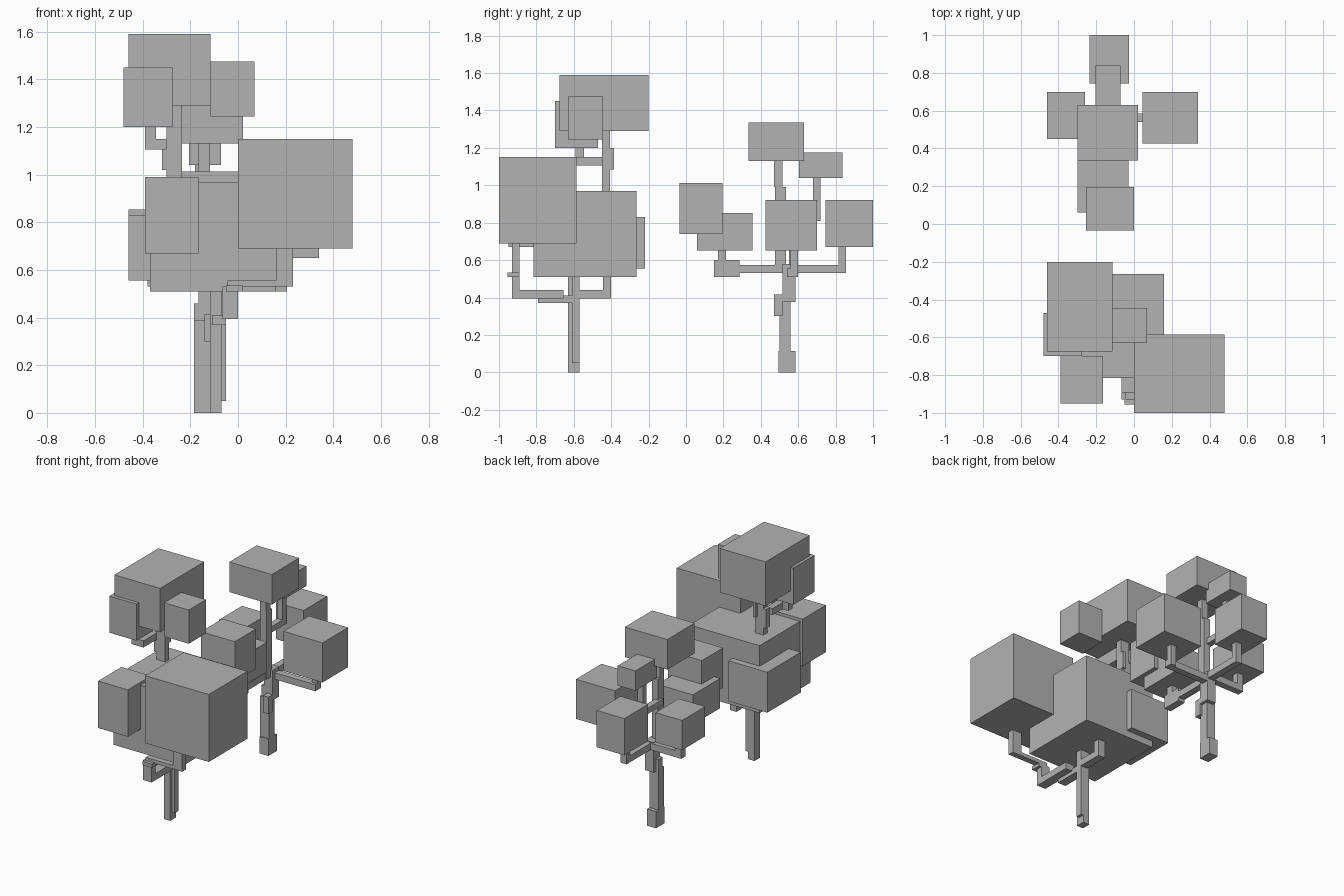
import bpy
import bmesh
from mathutils import Matrix, Vector

cube = bpy.data.objects.get("Cube")
if cube:
    bpy.data.objects.remove(cube, do_unlink=True)

# One plain grey for everything
grey = bpy.data.materials.new("plain grey")
grey.use_nodes = True
grey.diffuse_color = (0.45, 0.45, 0.45, 1)
grey.node_tree.nodes["Principled BSDF"].inputs["Base Color"].default_value = grey.diffuse_color


def blocks(name, *spans):
    """One object made of boxes; each span is (x range, y range, z range)."""
    bm = bmesh.new()
    for span in spans:
        low, high = (Vector(corner) for corner in zip(*span))
        place = Matrix.Translation((low + high) / 2) @ Matrix.Diagonal((high - low).to_4d())
        bmesh.ops.create_cube(bm, size=1, matrix=place)
    mesh = bpy.data.meshes.new(name)
    bm.to_mesh(mesh)
    bm.free()
    mesh.materials.append(grey)
    obj = bpy.data.objects.new(name, mesh)
    bpy.context.collection.objects.link(obj)


# Front tree: foliage
blocks("front_tree_top_foliage", ((-.46, -.115), (-.675, -.2), (1.29, 1.59)))
blocks("front_tree_upper_right_foliage", ((-.48, -.275), (-.7, -.47), (1.2, 1.45)))
blocks("front_tree_upper_left_foliage", ((-.115, .07), (-.63, -.445), (1.245, 1.475)))
blocks("front_tree_large_foliage", ((0, .48), (-1, -.585), (.69, 1.15)))
blocks("front_tree_central_foliage", ((-.37, .16), (-.815, -.265), (.51, .97)))
blocks("front_tree_small_foliage", ((-.39, -.165), (-.95, -.7), (.67, .99)))
blocks("front_tree_back_foliage", ((-.46, -.165), (-.58, -.22), (.555, .83)))

# Front tree: trunk and branches
blocks("front_tree_trunk",
       ((-.117, -.07), (-.63, -.57), (0, .51)),
       ((-.07, -.05), (-.61, -.57), (.05, .51)))
blocks("front_tree_forward_branch",
       ((-.11, -.05), (-.79, -.57), (.37, .41)),
       ((-.065, 0), (-.93, -.655), (.395, .44)),
       ((-.065, 0), (-.93, -.89), (.44, .53)),
       ((-.05, .02), (-.955, -.89), (.51, .535)),
       ((-.045, .23), (-.93, -.89), (.53, .555)),
       ((.16, .23), (-.93, -.89), (.53, .69)))
blocks("front_tree_back_branch",
       ((-.1, -.05), (-.57, -.4), (.395, .44)),
       ((-.1, -.05), (-.445, -.4), (.44, .51)))
blocks("front_tree_upper_trunk",
       ((-.3, -.235), (-.45, -.405), (.97, 1.29)),
       ((-.32, -.3), (-.45, -.405), (1.02, 1.15)),
       ((-.255, -.235), (-.43, -.385), (1.085, 1.2)))
blocks("front_tree_upper_branch",
       ((-.345, -.3), (-.59, -.44), (1.105, 1.15)),
       ((-.39, -.345), (-.59, -.545), (1.105, 1.2)))

# Back tree: foliage
blocks("back_tree_top_foliage", ((-.3, .02), (.335, .63), (1.13, 1.335)))
blocks("back_tree_upper_back_foliage", ((-.205, -.072), (.605, .838), (1.04, 1.175)))
blocks("back_tree_front_foliage", ((-.255, 0), (-.035, .195), (.74, 1.013)))
blocks("back_tree_front_low_foliage", ((-.3, -.03), (.06, .355), (.65, .853)))
blocks("back_tree_left_foliage", ((.045, .34), (.425, .7), (.65, .92)))
blocks("back_tree_right_foliage", ((-.46, -.26), (.45, .7), (.65, .853)))
blocks("back_tree_back_foliage", ((-.235, -.027), (.745, 1), (.67, .92)))

# Back tree: trunk and branches
blocks("back_tree_trunk",
       ((-.184, -.117), (.495, .585), (0, .115)),
       ((-.184, -.117), (.5, .56), (.115, .39)),
       ((-.14, -.1), (.47, .515), (.3, .415)),
       ((-.184, -.165), (.515, .56), (.39, .46)),
       ((-.165, -.1), (.515, .585), (.375, .58)))
blocks("back_tree_upper_trunk",
       ((-.165, -.117), (.475, .535), (.53, .99)),
       ((-.165, -.117), (.47, .515), (.99, 1.13)))
blocks("back_tree_upper_branch",
       ((-.18, -.14), (.5, .72), (.81, .85)),
       ((-.18, -.14), (.68, .72), (.85, 1.04)))
blocks("back_tree_front_branch",
       ((-.165, -.12), (.285, .55), (.53, .575)),
       ((-.17, -.12), (.15, .285), (.51, .6)),
       ((-.165, -.125), (.17, .215), (.6, .65)))
blocks("back_tree_back_branch",
       ((-.15, -.105), (.57, .855), (.53, .575)),
       ((-.15, -.105), (.815, .855), (.575, .67)))
blocks("back_tree_left_branch",
       ((-.12, .205), (.54, .585), (.51, .555)),
       ((.165, .205), (.56, .6), (.51, .65)))
blocks("back_tree_right_branch",
       ((-.38, -.12), (.55, .595), (.53, .575)),
       ((-.38, -.335), (.55, .595), (.575, .65)))
